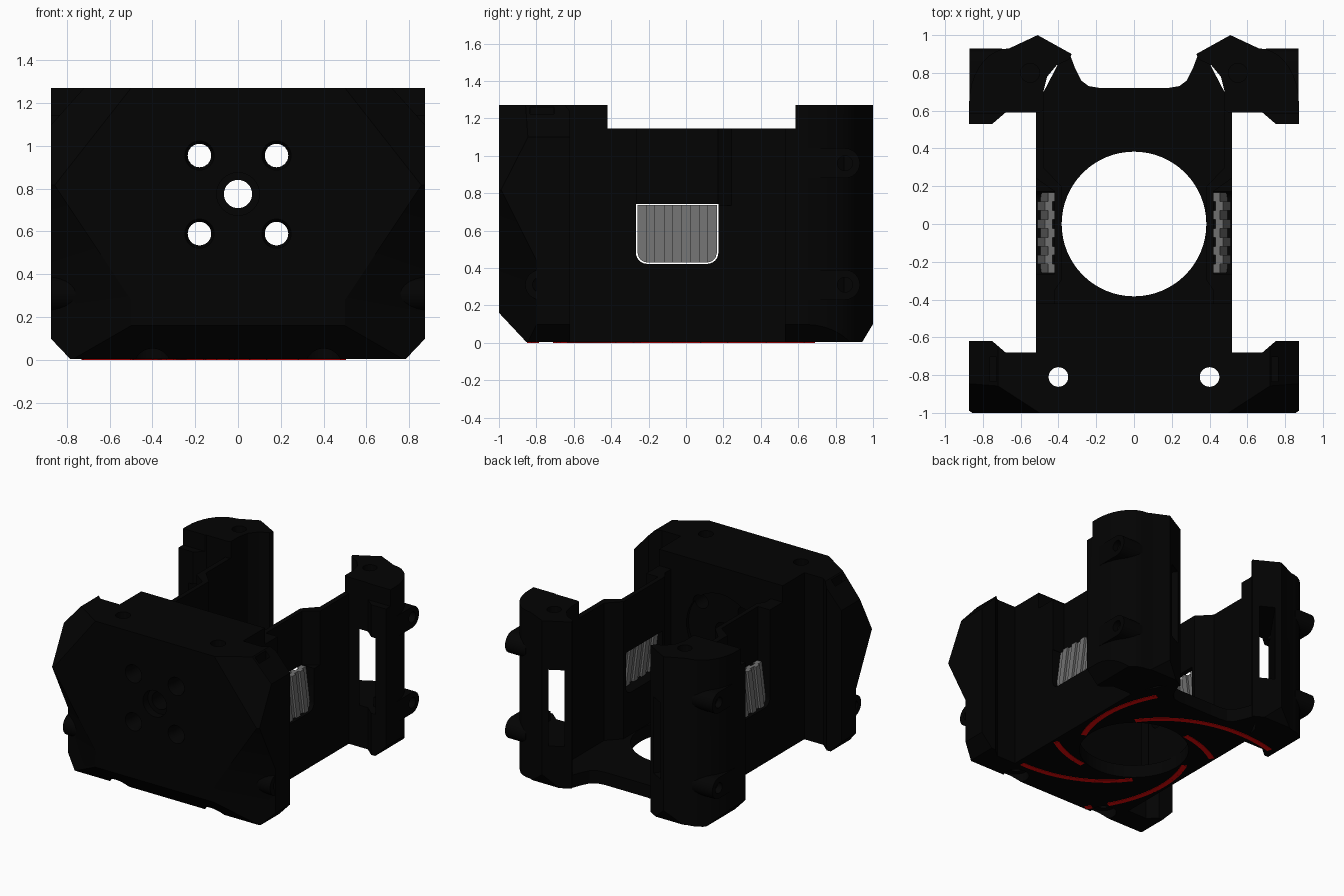
import bpy, bmesh, math
from mathutils import Vector, Matrix

if "Cube" in bpy.data.objects:
    bpy.data.objects.remove(bpy.data.objects["Cube"])

def material(name, rgb):
    m = bpy.data.materials.new(name)
    m.diffuse_color = (*rgb, 1)
    m.use_nodes = True
    m.node_tree.nodes["Principled BSDF"].inputs["Base Color"].default_value = m.diffuse_color
    return m

BLACK = material("matte_black", (0.0009, 0.0009, 0.0009))
GRAY = material("mid_gray", (0.165, 0.165, 0.165))
RED = material("red_inlay", (0.8, 0.002, 0.002))
BASE, TOP, WALL_TOP = 0.003, 1.27, 1.145

def finish(name, bm, mat=BLACK):
    bmesh.ops.recalc_face_normals(bm, faces=bm.faces[:])
    me = bpy.data.meshes.new(name)
    bm.to_mesh(me)
    bm.free()
    me.materials.append(mat)
    ob = bpy.data.objects.new(name, me)
    bpy.context.collection.objects.link(ob)
    return ob

def prism_bm(points, z0, z1):
    bm = bmesh.new()
    f = bm.faces.new([bm.verts.new((x, y, z0)) for x, y in points])
    ext = bmesh.ops.extrude_face_region(bm, geom=[f])["geom"]
    for v in ext:
        if isinstance(v, bmesh.types.BMVert):
            v.co.z = z1
    bmesh.ops.recalc_face_normals(bm, faces=bm.faces[:])
    return bm

def prism(name, points, z0, z1, mat=BLACK):
    return finish(name, prism_bm(points, z0, z1), mat)

def side_prism(name, points, x0, x1, s, mat=BLACK):
    """Profile in (y, z) extruded along x on side s."""
    bm = prism_bm(points, x0, x1)
    bm.transform(Matrix(((0, 0, s, 0), (1, 0, 0, 0), (0, 1, 0, 0), (0, 0, 0, 1))))
    return finish(name, bm, mat)

def slice_off(bm, point, normal):
    """Remove everything on the normal's side and close the cut."""
    geom = bm.verts[:] + bm.edges[:] + bm.faces[:]
    bmesh.ops.bisect_plane(bm, geom=geom, plane_co=point,
                           plane_no=Vector(normal).normalized(), clear_outer=True)
    bmesh.ops.holes_fill(bm, edges=[e for e in bm.edges if e.is_boundary], sides=0)

def rod(name, centre, axis, r, length, r2=None, n=32):
    bm = bmesh.new()
    rot = Vector((0, 0, 1)).rotation_difference(Vector(axis)).to_matrix().to_4x4()
    bmesh.ops.create_cone(bm, cap_ends=True, segments=n, radius1=r,
                          radius2=r if r2 is None else r2, depth=length,
                          matrix=Matrix.Translation(centre) @ rot)
    return finish(name, bm)

def block(name, size, centre, angle=0):
    bm = bmesh.new()
    bmesh.ops.create_cube(bm, size=1, matrix=Matrix.Translation(centre)
                          @ Matrix.Rotation(angle, 4, 'Z') @ Matrix.Diagonal((*size, 1)))
    return finish(name, bm)

def cut(ob, *cutters):
    for c in cutters:
        mod = ob.modifiers.new("cut", 'BOOLEAN')
        mod.operation, mod.solver, mod.object = 'DIFFERENCE', 'EXACT', c
        dg = bpy.context.evaluated_depsgraph_get()
        me = bpy.data.meshes.new_from_object(ob.evaluated_get(dg))
        ob.modifiers.clear()
        ob.data = me
        bpy.data.objects.remove(c)

# Front block with faceted corners
half = [(0.873, -1), (0.873, -0.62), (0.75, -0.62), (0.68, -0.68), (0.52, -0.68), (0.52, -0.42)]
bm = prism_bm(half + [(-x, y) for x, y in reversed(half)], BASE, TOP)
for s in (1, -1):
    slice_off(bm, (s * 0.5, -1, TOP), (s * 0.07, -0.108, 0.055))
    slice_off(bm, (s * 0.72, 0, TOP), (s * 0.19, 0, 0.17))
    slice_off(bm, (s * 0.78, 0, 0), (s, 0, -0.95))
slice_off(bm, (0, -1, 0.16), (0, -0.16, -0.15))
front = finish("front_block", bm)
for s in (1, -1):
    # slanted relief on the lower corner
    bm = bmesh.new()
    for x, y, z in [(.5, -1, .28), (.95, -.757, .47), (.95, -1.1, 1.157), (.5, -1.1, .48),
                    (.5, -1, -.1), (.95, -.757, -.1), (.95, -1.1, -.1), (.5, -1.1, -.1)]:
        bm.verts.new((s * x, y, z))
    bmesh.ops.convex_hull(bm, input=bm.verts[:])
    cut(front, finish("relief", bm),
        rod("bolt_hole", (s * 0.4, -0.81, 0.6), (0, 0, 1), 0.052, 2),
        rod("bolt_head", (s * 0.4, -0.81, 0.0), (0, 0, 1), 0.09, 0.14),
        block("nut_slot", (0.035, 0.13, 0.2), (s * 0.745, -0.77, 1.24)))
    for z in (0.955, 0.59):
        cut(front, rod("screw_hole", (s * 0.18, -0.7, z), (0, 1, 0), 0.055, 1),
            rod("sink", (s * 0.18, -0.99, z), (0, 1, 0), 0.075, 0.06, 0.055))
cut(front, rod("centre_hole", (0, -0.7, 0.775), (0, 1, 0), 0.066, 1),
    rod("centre_sink", (0, -0.98, 0.775), (0, 1, 0), 0.1, 0.08),
    rod("inner_ring", (0, -0.42, 0.775), (0, 1, 0), 0.29, 0.05, n=48))

# Floor with the round opening and the curved rear edge
edge = [(0.52, -0.45), (0.52, 0.62), (0.4, 0.85), (0.34, 0.9), (0.31, 0.82), (0.28, 0.76),
        (0.24, 0.73), (0.18, 0.72)]
floor = prism("floor", edge + [(-x, y) for x, y in reversed(edge)], BASE, 0.1)
cut(floor, rod("opening", (0, 0, 0), (0, 0, 1), 0.383, 1, n=64))

# Side walls, rear columns, screw bosses and grip pads
arc = [(0.66 + 0.213 * math.sin(a), 0.64 + 0.29 * math.cos(a))
       for a in [math.radians(10 * i) for i in range(10)]]
for s, side in ((1, "right"), (-1, "left")):
    def mir(pts):
        return [(s * x, y) for x, y in pts]
    wall = prism("side_wall_" + side, mir([
        (0.52, -0.45), (0.52, 0.62), (0.48, 0.62), (0.48, 0.3), (0.385, 0.2),
        (0.385, -0.3), (0.42, -0.35), (0.42, -0.45)]), BASE, WALL_TOP)
    cut(wall, prism("recess", mir([(0.42, -0.265), (0.6, -0.265), (0.6, 0.3), (0.42, 0.172)]),
                    0.735, 1.3))
    y0, y1, z0, z1, r = -0.268, 0.173, 0.422, 0.742, 0.06
    win = [(y1, z1), (y0, z1)]
    for cy, a0 in ((y0 + r, 180), (y1 - r, 270)):
        win += [(cy + r * math.cos(math.radians(a0 + 15 * i)),
                 z0 + r + r * math.sin(math.radians(a0 + 15 * i))) for i in range(7)]
    cut(wall, side_prism("window", win, 0.3, 0.6, s))

    # Ribbed grip pad: staggered strips leaning outward at the foot, rounded lower corners
    n, pa, pb, rr = 9, -0.26, 0.166, 0.054
    step = (pb - pa) / n

    def foot(y):
        d = max(0, rr - min(y - pa, pb - y))
        return 0.43 + rr - math.sqrt(max(0, rr * rr - d * d))
    bm_all = bmesh.new()
    for i in range(n):
        xa, xb = ((0.415, 0.455), (0.432, 0.472))[i % 2]
        ya = pa + i * step
        prof = [(ya + step * j / 6, foot(ya + step * j / 6)) for j in range(7)]
        prof += [(ya + step, 0.736), (ya, 0.736)]
        strip = side_prism("strip", prof, xa, xb, s)
        for v in strip.data.vertices:
            v.co.x += s * 0.04 * (0.736 - v.co.z) / 0.306
        bm_all.from_mesh(strip.data)
        bpy.data.objects.remove(strip)
    finish("grip_pad_" + side, bm_all, GRAY)

    # Rear column with a rounded inner pocket, lowered in front of its head
    plan = [(0.5, 0.59), (0.68, 0.59), (0.75, 0.53), (0.873, 0.53)] + arc[::-1] + [
        (0.51, 1.0), (0.33, 0.9), (0.345, 0.87), (0.41, 0.84), (0.46, 0.78), (0.48, 0.7),
        (0.48, 0.6)]
    bm = prism_bm(mir(plan), BASE, TOP)
    slice_off(bm, (s * 0.78, 0, 0), (s, 0, -0.95))
    slice_off(bm, (0, 1, 0.1), (0, 0.1, -0.06))
    col = finish("rear_column_" + side, bm)
    cut(col, block("step", (1, 0.285, 0.3), (s * 0.7, 0.4425, WALL_TOP + 0.15)),
        block("slot", (0.11, 1.0, 0.58), (s * 0.565, 0.75, 0.61), s * math.radians(35)),
        rod("top_hole", (s * 0.55, 0.8, TOP), (0, 0, 1), 0.05, 0.4))

    # Screw bosses: rounded outer end, blended back into the body, blind bore
    for name, y, z, x0, run in (("upper_boss_", 0.85, 0.96, 0.7, -0.22),
                                ("lower_boss_", 0.85, 0.31, 0.7, -0.22),
                                ("front_boss_", -0.78, 0.31, 0.6, 0.1)):
        d = 1 if run < 0 else -1
        prof = [(y + d * 0.08 * math.cos(a), z + 0.08 * math.sin(a))
                for a in [math.radians(-90 + 15 * i) for i in range(13)]]
        prof += [(y + run, z + 0.08), (y + run, z - 0.08)]
        boss = side_prism(name + side, prof, x0, 0.872, s)
        cut(boss, rod("bore", (s * 0.87, y, z), (1, 0, 0), 0.04, 0.12))

# Red spiral inlays on the underside, kept within the footprint
def on_base(p):
    x, y = abs(p.x), p.y
    if p.length < 0.412:
        return False
    if -0.7 < y < 0.61:
        return x < 0.5
    if y <= -0.7:
        if (x - 0.4) ** 2 + (y + 0.81) ** 2 < 0.0121:
            return False
        return y > -0.845 and x < 0.74 and (x - 0.48) * 0.54 < y + 1
    return y < 0.92 and x < 0.76 and (y < 0.7 or x > 0.36)

bm = bmesh.new()
for k in range(6):
    path = []
    for i in range(81):
        t = i / 80
        rad = 0.39 + 0.18 * t + 0.48 * t ** 2.5
        a = math.radians(39 + 60 * k + 109 * t)
        path.append(Vector((rad * math.cos(a), rad * math.sin(a))))
    for p, q in zip(path, path[1:]):
        if on_base(p) and on_base(q):
            d = (q - p).normalized() * 0.02
            nrm = Vector((-d.y, d.x))
            lo = [bm.verts.new((*c, 0)) for c in (p - nrm, q - nrm, q + nrm, p + nrm)]
            hi = [bm.verts.new((v.co.x, v.co.y, 0.006)) for v in lo]
            bm.faces.new(lo)
            bm.faces.new(hi)
            for j in range(4):
                bm.faces.new((lo[j], lo[j - 1], hi[j - 1], hi[j]))
finish("spiral_inlays", bm, RED)

# Smooth the round surfaces, keep edges sharp
bpy.ops.object.select_all(action='DESELECT')
for ob in bpy.context.scene.objects:
    ob.select_set(True)
    bpy.context.view_layer.objects.active = ob
bpy.ops.object.shade_smooth_by_angle(angle=math.radians(25))
